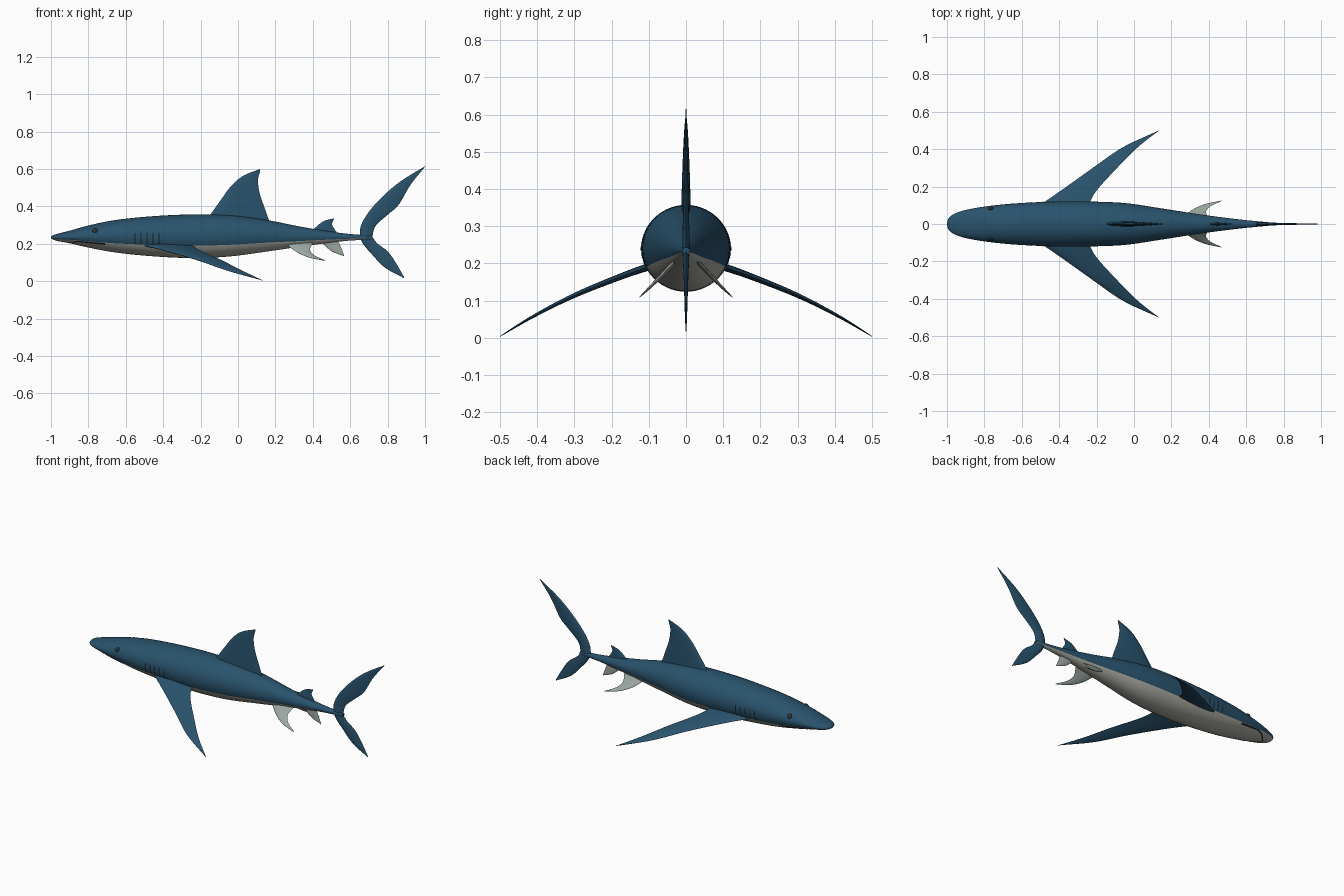
import bpy, bmesh, math
from mathutils import Vector

if "Cube" in bpy.data.objects:
    bpy.data.objects.remove(bpy.data.objects["Cube"])

def material(name, rgb):
    m = bpy.data.materials.new(name)
    m.diffuse_color = (*rgb, 1)
    m.use_nodes = True
    m.node_tree.nodes["Principled BSDF"].inputs["Base Color"].default_value = m.diffuse_color
    return m

BLUE = material("deep blue", (0.022, 0.085, 0.15))
BELLY = material("belly grey", (0.42, 0.42, 0.38))
PALE = material("pale fin grey", (0.33, 0.39, 0.36))
DARK = material("slit black", (0.008, 0.012, 0.016))
EYE = material("eye charcoal", (0.02, 0.03, 0.033))

def spline(pts, t):
    """Catmull-Rom through tuples of any size, t in 0..1."""
    f = t * (len(pts) - 1)
    i = min(int(f), len(pts) - 2)
    u = f - i
    b, c = pts[i], pts[i + 1]
    a = pts[i - 1] if i else tuple(2 * p - q for p, q in zip(b, c))
    d = pts[i + 2] if i + 2 < len(pts) else tuple(2 * q - p for p, q in zip(b, c))
    return [0.5 * (2*q + (r - p)*u + (2*p - 5*q + 4*r - s)*u*u + (3*q - p - 3*r + s)*u**3)
            for p, q, r, s in zip(a, b, c, d)]

def loft(name, rings, mats, rule=None, closed=True, angle=50):
    """Skin a list of equal-length point rings."""
    bm = bmesh.new()
    vs = [[bm.verts.new(p) for p in r] for r in rings]
    n = len(vs[0])
    for r0, r1 in zip(vs, vs[1:]):
        for j in range(n if closed else n - 1):
            k = (j + 1) % n
            f = bm.faces.new((r0[j], r0[k], r1[k], r1[j]))
            if rule:
                f.material_index = rule(j)
    if closed:
        bm.faces.new(vs[0])
        bm.faces.new(vs[-1])
    bmesh.ops.recalc_face_normals(bm, faces=bm.faces)
    me = bpy.data.meshes.new(name)
    bm.to_mesh(me)
    bm.free()
    for m in mats:
        me.materials.append(m)
    ob = bpy.data.objects.new(name, me)
    bpy.context.collection.objects.link(ob)
    bpy.ops.object.select_all(action='DESELECT')
    ob.select_set(True)
    bpy.context.view_layer.objects.active = ob
    bpy.ops.object.shade_smooth_by_angle(angle=math.radians(angle))
    return ob

# Body stations: x, top z, bottom z, half width
BODY = [(-1.0, .238, .231, .006), (-.99, .246, .223, .032), (-.96, .255, .214, .055),
        (-.9, .270, .203, .075), (-.8, .298, .180, .093), (-.65, .328, .153, .109),
        (-.45, .348, .133, .119), (-.25, .357, .124, .120), (-.05, .353, .132, .112),
        (.15, .328, .158, .083), (.35, .289, .187, .052), (.55, .258, .213, .026),
        (.68, .246, .222, .013), (.72, .243, .226, .010)]

def on_body(st, a, side=1, lift=0):
    x, top, bot, w = st
    return Vector((x, side * math.cos(a) * (w + lift),
                   (top + bot) / 2 + math.sin(a) * ((top - bot) / 2 + lift)))

def station(x):
    lo, hi = 0, 1
    for _ in range(40):
        mid = (lo + hi) / 2
        lo, hi = (mid, hi) if spline(BODY, mid)[0] < x else (lo, mid)
    return spline(BODY, lo)

SEG = 56
rings = [[on_body(spline(BODY, i / 78), 2 * math.pi * j / SEG) for j in range(SEG)]
         for i in range(79)]
loft("body", rings, [BLUE, BELLY],
     lambda j: int(math.sin(2 * math.pi * (j + .5) / SEG) < -.43))

def fin(name, lead, trail, thick, mat, normal=(0, 1, 0), n=18, m=9):
    """Lens-section fin between a leading and a trailing edge."""
    nv = Vector(normal).normalized()
    rings = []
    for i in range(n + 1):
        t = i / n
        a, b = Vector(spline(lead, t)), Vector(spline(trail, t))
        h = thick * (1 - t) ** .8 + .0008
        ring = []
        for k in range(2 * m):
            c = (1 - math.cos(math.pi * k / m)) / 2
            off = 2.6 * math.sqrt(c) * (1 - c) * h
            ring.append(a.lerp(b, c) + nv * (off if k < m else -off))
        rings.append(ring)
    return loft(name, rings, [mat])

def flat(*pts):
    return [(x, 0, z) for x, z in pts]

# Fins on the centre line
fin("dorsal_fin", flat((-.17, .325), (-.095, .43), (-.04, .505), (.025, .562), (.117, .6)),
    flat((.175, .30), (.143, .39), (.116, .47), (.107, .54), (.119, .592)), .013, BLUE)
fin("second_dorsal_fin", flat((.385, .26), (.425, .297), (.46, .322), (.512, .336)),
    flat((.54, .245), (.517, .277), (.503, .305), (.513, .332)), .007, BLUE)
fin("anal_fin", flat((.435, .225), (.465, .19), (.505, .158), (.567, .134)),
    flat((.525, .225), (.54, .205), (.553, .175), (.568, .137)), .006, PALE)
fin("upper_tail_lobe",
    flat((.65, .235), (.657, .295), (.695, .365), (.77, .45), (.87, .535), (1.0, .615)),
    flat((.718, .235), (.735, .295), (.80, .355), (.86, .41), (.922, .515), (.999, .611)),
    .010, BLUE)
fin("lower_tail_lobe",
    flat((.65, .237), (.672, .195), (.715, .145), (.785, .073), (.888, .016)),
    flat((.718, .237), (.745, .202), (.80, .16), (.843, .10), (.889, .02)), .009, BLUE)

for s, tag in ((1, "left"), (-1, "right")):
    def pair(*pts):
        return [(x, s * y, z) for x, y, z in pts]
    # Paired fins
    fin(tag + "_pectoral_fin",
        pair((-.535, .08, .198), (-.40, .172, .166), (-.22, .30, .114), (-.06, .41, .058), (.133, .5, .004)),
        pair((-.25, .08, .198), (-.205, .172, .166), (-.09, .30, .114), (.02, .41, .058), (.134, .5, .004)),
        .010, BLUE, (0, s * .4, .9), 24)
    fin(tag + "_pelvic_fin",
        pair((.25, .03, .205), (.31, .075, .158), (.38, .106, .127), (.468, .125, .109)),
        pair((.40, .03, .205), (.385, .065, .168), (.41, .095, .138), (.469, .123, .111)),
        .006, PALE, (0, s * .7, .7))
    # Gill slits
    for i in range(5):
        x = -.55 + .032 * i
        rows = [[on_body(station(x + d), -.43 + .6 * k / 8, s, .002) for k in range(9)]
                for d in (-.0028, .0028)]
        loft(f"{tag}_gill_slit_{i + 1}", rows, [DARK], closed=False)
    # Mouth line around the lower snout
    rows = []
    for k in range(25):
        t = k / 24
        st = station(-.94 + .23 * t)
        a = -math.pi / 2 + 1.02 * math.sin(math.pi / 2 * min(1, t * 2.2))
        rows.append([on_body(st, a + d, s, .0015) for d in (-.07, .07)])
    loft(tag + "_mouth_line", rows, [DARK], closed=False)
    # Eye
    st = station(-.765)
    a = math.asin((.272 - (st[1] + st[2]) / 2) / ((st[1] - st[2]) / 2))
    p = on_body(st, a, s)
    bpy.ops.mesh.primitive_uv_sphere_add(segments=20, ring_count=12, radius=.015, location=p)
    eye = bpy.context.object
    eye.name = tag + "_eye"
    eye.scale = (1, 1, .45)
    eye.rotation_mode = 'QUATERNION'
    eye.rotation_quaternion = Vector((-.15, s * math.cos(a), math.sin(a))).to_track_quat('Z', 'Y')
    eye.data.materials.append(EYE)
    bpy.ops.object.shade_smooth()
